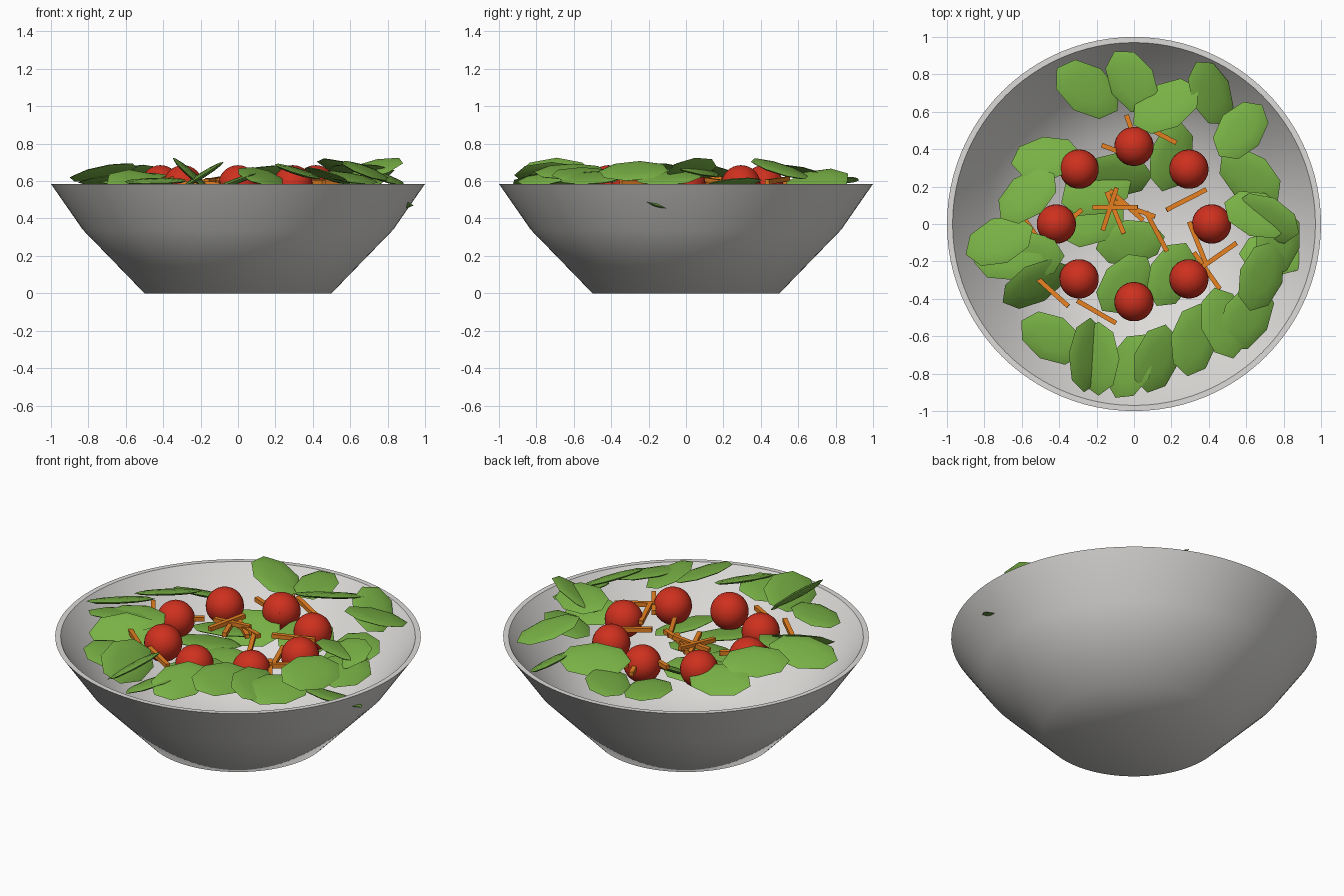
import bpy
import bmesh
import random
from math import radians, cos, sin, pi
from mathutils import Matrix, Euler

random.seed(4)

cube = bpy.data.objects.get("Cube")
if cube:
    bpy.data.objects.remove(cube, do_unlink=True)


def make_material(name, colour):
    mat = bpy.data.materials.new(name)
    mat.use_nodes = True
    rgba = (*colour, 1)
    mat.diffuse_color = rgba
    mat.node_tree.nodes["Principled BSDF"].inputs["Base Color"].default_value = rgba
    return mat


ceramic = make_material("warm white ceramic", (.72, .71, .69))
leaf_green = make_material("leaf green", (.19, .44, .06))
tomato_red = make_material("tomato red", (.62, .03, .013))
carrot_orange = make_material("carrot orange", (.8, .22, .015))


def add_object(name, bm, material, smooth_angle=None):
    """Turn a bmesh into a finished object, optionally smooth shaded."""
    bmesh.ops.recalc_face_normals(bm, faces=bm.faces)
    mesh = bpy.data.meshes.new(name)
    bm.to_mesh(mesh)
    bm.free()
    mesh.materials.append(material)
    obj = bpy.data.objects.new(name, mesh)
    bpy.context.collection.objects.link(obj)
    if smooth_angle:
        bpy.ops.object.select_all(action='DESELECT')
        obj.select_set(True)
        bpy.context.view_layer.objects.active = obj
        bpy.ops.object.shade_smooth_by_angle(angle=radians(smooth_angle))
    return obj


def placed(location, turn, pitch=0, roll=0, scale=(1, 1, 1)):
    """Matrix for a piece lying along its own x axis."""
    rotation = Euler((radians(roll), radians(pitch), radians(turn))).to_matrix().to_4x4()
    return Matrix.Translation(location) @ rotation @ Matrix.Diagonal((*scale, 1))


def add_leaf(name, x, y, height, turn, roll, pitch):
    """Flat eight-sided lens; x and y in hundredths, angles in degrees."""
    size = random.uniform(.95, 1.04)
    bm = bmesh.new()
    bmesh.ops.create_uvsphere(
        bm, u_segments=8, v_segments=6, radius=1,
        matrix=placed((x / 100, y / 100, height), turn, pitch, roll,
                      (.195 * size, .13 * size, .016)))
    add_object(name, bm, leaf_green, 30)


# Bowl: closed wall profile turned around the z axis
profile = [(0, 0), (.5, 0), (.83, .34), (1, .585),
           (.97, .585), (.8, .35), (.48, .025), (0, .025)]
bm = bmesh.new()
points = [bm.verts.new((r, 0, z)) for r, z in profile]
for a, b in zip(points, points[1:]):
    bm.edges.new((a, b))
bmesh.ops.spin(bm, geom=bm.verts[:] + bm.edges[:], cent=(0, 0, 0),
               axis=(0, 0, 1), angle=2 * pi, steps=96)
bmesh.ops.remove_doubles(bm, verts=bm.verts, dist=.0005)
bmesh.ops.dissolve_degenerate(bm, edges=bm.edges, dist=.0005)
add_object("bowl", bm, ceramic, 50)

# Leaf that just pokes through the bowl wall
add_leaf("wall_leaf", 75, -16, .48, 0, -18, 3)

# Inner leaves, lowest first: x, y, turn, roll, pitch
inner_leaves = [
    (-2, -10, 10, 8, 0), (-22, 2, 30, -8, 5), (-5, -32, 50, 10, 0),
    (20, -27, 65, 12, 5), (20, 36, 75, 25, 0),
    (-20, 18, 20, -10, 0), (-10, 26, 0, 28, 0),
]
for i, (x, y, turn, roll, pitch) in enumerate(inner_leaves):
    add_leaf(f"inner_leaf_{i + 1}", x, y, .48 + .005 * i, turn, roll, pitch)

# Outer leaves, lowest first: x, y, turn, roll, pitch
outer_leaves = [
    (-53, -32, 30, 38, 0), (-47, 35, 8, -22, 0),
    (62, 25, -40, 12, 0), (41, 70, -65, -28, 15), (-2, -76, 65, -20, -8),
    (-44, -61, -30, 5, 0), (-1, 76, -60, 8, 0), (-25, 72, -35, -10, 10),
    (-66, -17, 10, -10, -5), (-57, -17, 0, 8, -5),
    (60, -50, 60, 15, 0), (77, -10, 75, 20, 0), (12, -72, 75, 20, -8),
    (48, -53, -75, -20, 0), (-19, -72, 90, -32, 0), (-25, -70, 85, 42, 0),
    (17, 63, 30, -20, 0), (-57, 15, 40, -20, 0), (-72, -9, 22, -18, -8),
    (32, -62, 80, 18, 0), (68, -28, 72, 24, 0), (66, 5, -20, -15, 0),
    (71, 3, -25, 26, -10), (57, 50, 50, 0, 17),
]
for i, (x, y, turn, roll, pitch) in enumerate(outer_leaves):
    add_leaf(f"outer_leaf_{i + 1}", x, y, .58 + .0037 * i, turn, roll, pitch)

# Ring of tomatoes
for i in range(8):
    angle = i * pi / 4
    bm = bmesh.new()
    bmesh.ops.create_uvsphere(
        bm, u_segments=32, v_segments=16, radius=.105,
        matrix=Matrix.Translation((.415 * cos(angle), .415 * sin(angle), .58)))
    add_object(f"tomato_{i + 1}", bm, tomato_red, 40)

# Carrot sticks: x, y (hundredths), turn (degrees)
carrots = [
    (12, 49, -28), (0, 47, -70), (-6, 38, -20), (28, 13, 27),
    (34, -10, -68), (45, -17, 35), (39, -25, -55), (-44, -36, -42),
    (-20, -47, -30), (-37, 0, 40), (-56, -1, -55), (-13, 8, 72),
    (-10, 6, -68), (0, 8, -20), (12, -4, -62), (-4, 10, -42), (-10, 9, 0),
]
for i, (x, y, turn) in enumerate(carrots):
    bm = bmesh.new()
    bmesh.ops.create_cube(
        bm, size=1,
        matrix=placed((x / 100, y / 100, random.uniform(.585, .605)), turn,
                      random.uniform(-5, 5), 0, (.24, .025, .025)))
    add_object(f"carrot_stick_{i + 1}", bm, carrot_orange)
